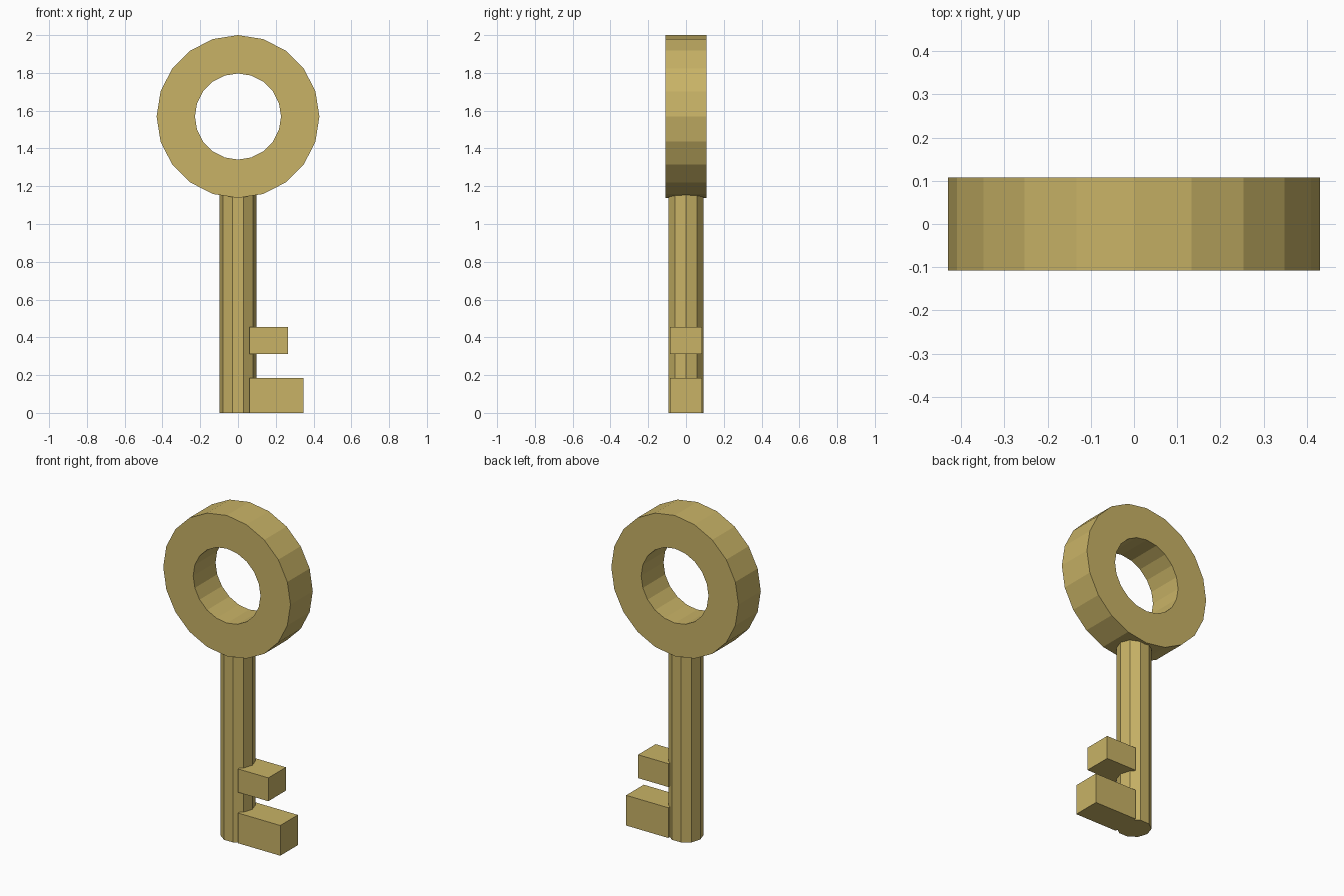
import bpy
import bmesh
from math import sin, cos, tau

cube = bpy.data.objects.get("Cube")
if cube:
    bpy.data.objects.remove(cube, do_unlink=True)

# Single brass colour
brass = bpy.data.materials.new("brass")
brass.use_nodes = True
brass.diffuse_color = (0.578, 0.448, 0.133, 1)
brass.node_tree.nodes["Principled BSDF"].inputs["Base Color"].default_value = brass.diffuse_color


def add_object(name, bm):
    bmesh.ops.recalc_face_normals(bm, faces=bm.faces)
    mesh = bpy.data.meshes.new(name)
    bm.to_mesh(mesh)
    bm.free()
    mesh.materials.append(brass)
    obj = bpy.data.objects.new(name, mesh)
    bpy.context.collection.objects.link(obj)
    return obj


def ring(name, outer, inner, half_depth, z, sides):
    """Flat-faced ring in the xz plane: a rectangular section swept round."""
    bm = bmesh.new()
    section = [(outer, -half_depth), (outer, half_depth),
               (inner, half_depth), (inner, -half_depth)]
    loops = []
    for i in range(sides):
        a = tau * i / sides
        loops.append([bm.verts.new((r * sin(a), y, z + r * cos(a))) for r, y in section])
    for i in range(sides):
        a, b = loops[i], loops[(i + 1) % sides]
        for j in range(4):
            k = (j + 1) % 4
            bm.faces.new((a[j], a[k], b[k], b[j]))
    return add_object(name, bm)


def prism(name, radius, bottom, top, sides):
    """Upright prism with a corner on the x axis."""
    bm = bmesh.new()
    base = bm.faces.new([bm.verts.new((radius * cos(tau * i / sides),
                                       radius * sin(tau * i / sides), bottom))
                         for i in range(sides)])
    grown = bmesh.ops.extrude_face_region(bm, geom=[base], use_keep_orig=True)
    verts = [v for v in grown["geom"] if isinstance(v, bmesh.types.BMVert)]
    bmesh.ops.translate(bm, verts=verts, vec=(0, 0, top - bottom))
    return add_object(name, bm)


def block(name, x0, x1, half_depth, z0, z1):
    bm = bmesh.new()
    bmesh.ops.create_cube(bm, size=1)
    bmesh.ops.scale(bm, verts=bm.verts, vec=(x1 - x0, 2 * half_depth, z1 - z0))
    bmesh.ops.translate(bm, verts=bm.verts, vec=((x0 + x1) / 2, 0, (z0 + z1) / 2))
    return add_object(name, bm)


# Handle, shaft and the two teeth
ring("bow_ring", 0.431, 0.228, 0.108, 1.569, 20)
prism("shaft", 0.097, 0, 1.16, 10)
block("lower_tooth", 0.06, 0.346, 0.085, 0, 0.185)
block("upper_tooth", 0.06, 0.265, 0.085, 0.312, 0.455)
